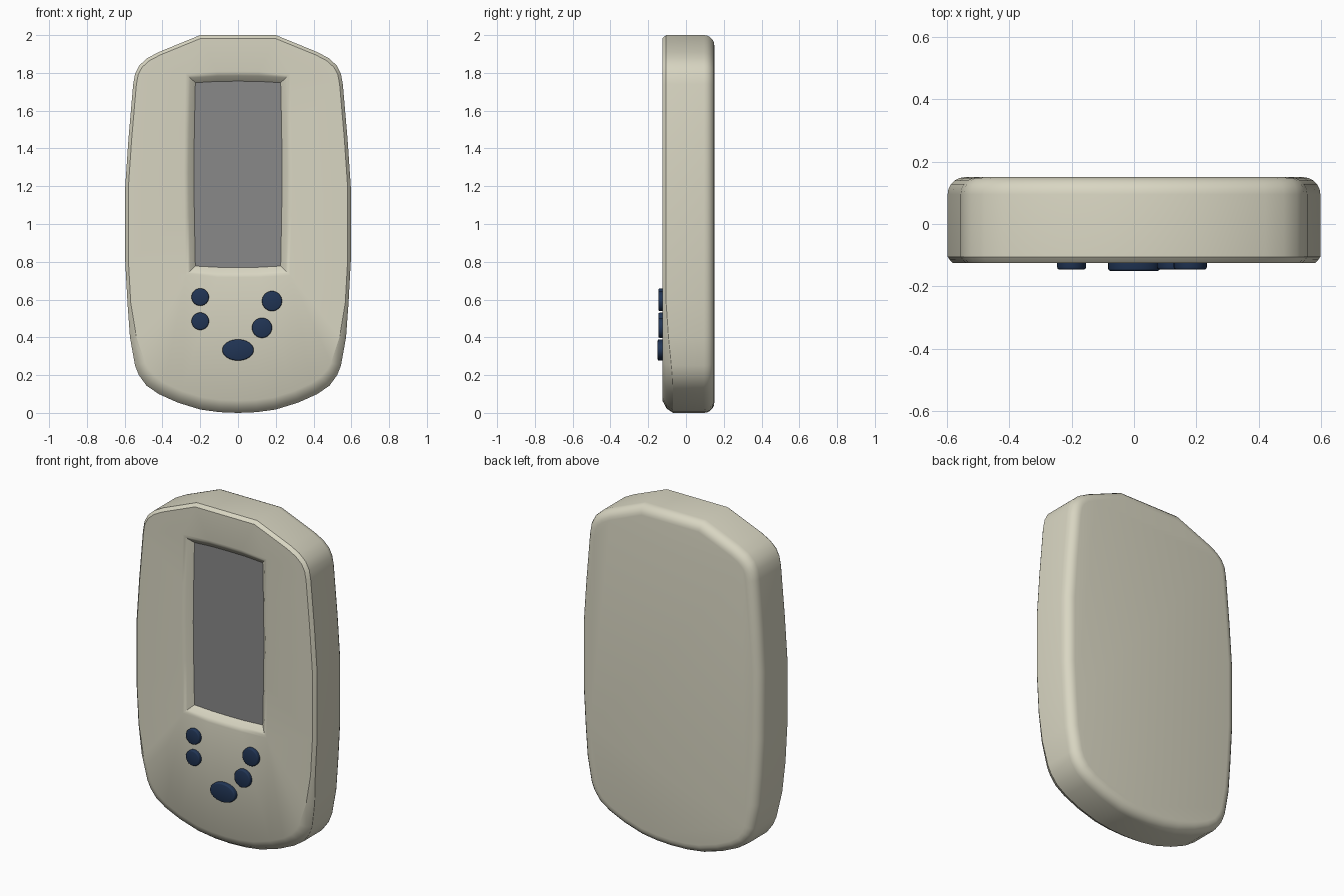
import bpy, bmesh, math

if "Cube" in bpy.data.objects:
    bpy.data.objects.remove(bpy.data.objects["Cube"])

FRONT, BACK = -0.125, 0.15


def material(name, rgb):
    m = bpy.data.materials.new(name)
    m.diffuse_color = (*rgb, 1)
    m.use_nodes = True
    m.node_tree.nodes["Principled BSDF"].inputs["Base Color"].default_value = m.diffuse_color
    return m


def mirrored(half):
    """Closed clockwise outline from a right-hand half listed top to bottom."""
    return half + [(-x, z) for x, z in reversed(half) if x > 0]


def inset(outline, amount):
    """Mitred inward offset; amount is a number or a function of z."""
    out, n = [], len(outline)
    for i, (x, z) in enumerate(outline):
        norms = []
        for a, b in ((outline[i - 1], (x, z)), ((x, z), outline[(i + 1) % n])):
            dx, dz = b[0] - a[0], b[1] - a[1]
            l = math.hypot(dx, dz)
            norms.append((dz / l, -dx / l))
        (ax, az), (bx, bz) = norms
        k = (amount(z) if callable(amount) else amount) / (1 + ax * bx + az * bz)
        out.append((x + (ax + bx) * k, z + (az + bz) * k))
    return out


def ring(bm, outline, y):
    return [bm.verts.new((x, y(z) if callable(y) else y, z)) for x, z in outline]


def loft(bm, rings):
    for a, b in zip(rings, rings[1:]):
        for i in range(len(a)):
            j = (i + 1) % len(a)
            bm.faces.new((a[i], a[j], b[j], b[i]))


def loop_edges(bm, r):
    return [bm.edges.get((r[i - 1], r[i])) for i in range(len(r))]


def finish(bm, name, mat, angle=30):
    bmesh.ops.recalc_face_normals(bm, faces=bm.faces[:])
    me = bpy.data.meshes.new(name)
    bm.to_mesh(me)
    bm.free()
    ob = bpy.data.objects.new(name, me)
    bpy.context.collection.objects.link(ob)
    me.materials.append(mat)
    bpy.ops.object.select_all(action='DESELECT')
    ob.select_set(True)
    bpy.context.view_layer.objects.active = ob
    bpy.ops.object.shade_smooth_by_angle(angle=math.radians(angle))
    return ob


cream = material("cream_plastic", (0.69, 0.67, 0.54))
navy = material("navy_plastic", (0.015, 0.035, 0.09))
grey = material("screen_grey", (0.25, 0.25, 0.25))

# Outlines of the casing and the screen opening
casing = mirrored([(0.2, 2.0), (0.42, 1.91), (0.48, 1.878), (0.522, 1.84),
                   (0.545, 1.795), (0.555, 1.74), (0.58, 1.45), (0.597, 1.2),
                   (0.597, 0.8), (0.585, 0.58), (0.572, 0.4), (0.545, 0.25),
                   (0.525, 0.2), (0.485, 0.145), (0.42, 0.1), (0.32, 0.055),
                   (0.2, 0.018), (0.1, 0.004), (0, 0)])
opening = mirrored([(0, 1.808), (0.11, 1.807), (0.277, 1.797), (0.283, 1.5),
                    (0.286, 1.27), (0.283, 1.04), (0.277, 0.728),
                    (0.11, 0.719), (0, 0.718)])


# Front chamfer widens toward the bottom
def low(z):
    t = min(1, max(0, (0.6 - z) / 0.5))
    return t * t * (3 - 2 * t)


# Casing: chamfered front, straight sides, rounded back, recessed screen frame
bm = bmesh.new()
front = ring(bm, inset(casing, lambda z: 0.017 + 0.048 * low(z)), FRONT)
mid = ring(bm, inset(casing, lambda z: 0.007 + 0.016 * low(z)),
           lambda z: FRONT + 0.01 + 0.012 * low(z))
rings = [front, mid, ring(bm, casing, lambda z: FRONT + 0.02 + 0.036 * low(z))]
R = 0.055
for k in range(6):
    a = k / 5 * math.pi / 2
    rings.append(ring(bm, inset(casing, R * (1 - math.cos(a))),
                      BACK - R + R * math.sin(a)))
loft(bm, rings)
bm.faces.new(rings[-1])
frame = [ring(bm, inset(opening, d), FRONT + y)
         for d, y in ((0, 0), (0.012, 0.002), (0.024, 0.009), (0.052, 0.036))]
loft(bm, frame)
bmesh.ops.triangle_fill(bm, use_beauty=True, normal=(0, -1, 0),
                        edges=loop_edges(bm, front) + loop_edges(bm, frame[0]))
finish(bm, "casing", cream)

# Screen panel at the bottom of the recess
bm = bmesh.new()
panel = bm.faces.new(ring(bm, inset(opening, 0.052), FRONT + 0.036))
if panel.normal.y > 0:
    panel.normal_flip()
me_screen = finish(bm, "screen", grey)
if me_screen.data.polygons[0].normal.y > 0:
    me_screen.data.flip_normals()


# Buttons: softly bevelled discs
def button(name, x, z, rx, rz, tip):
    bm = bmesh.new()
    shape = [(x + rx * math.sin(i * math.tau / 32), z + rz * math.cos(i * math.tau / 32))
             for i in range(32)]
    rs = [ring(bm, inset(shape, d), y) for d, y in
          ((0, FRONT + 0.02), (0, tip + 0.007), (0.002, tip + 0.002), (0.007, tip))]
    loft(bm, rs)
    bm.faces.new(rs[0])
    bm.faces.new(rs[-1])
    finish(bm, name, navy, 50)


button("upper_left_button", -0.2, 0.613, 0.046, 0.046, -0.146)
button("lower_left_button", -0.2, 0.485, 0.046, 0.046, -0.146)
button("upper_right_button", 0.18, 0.592, 0.053, 0.053, -0.146)
button("lower_right_button", 0.127, 0.45, 0.053, 0.053, -0.146)
button("oval_button", 0.0, 0.333, 0.083, 0.056, -0.15)
